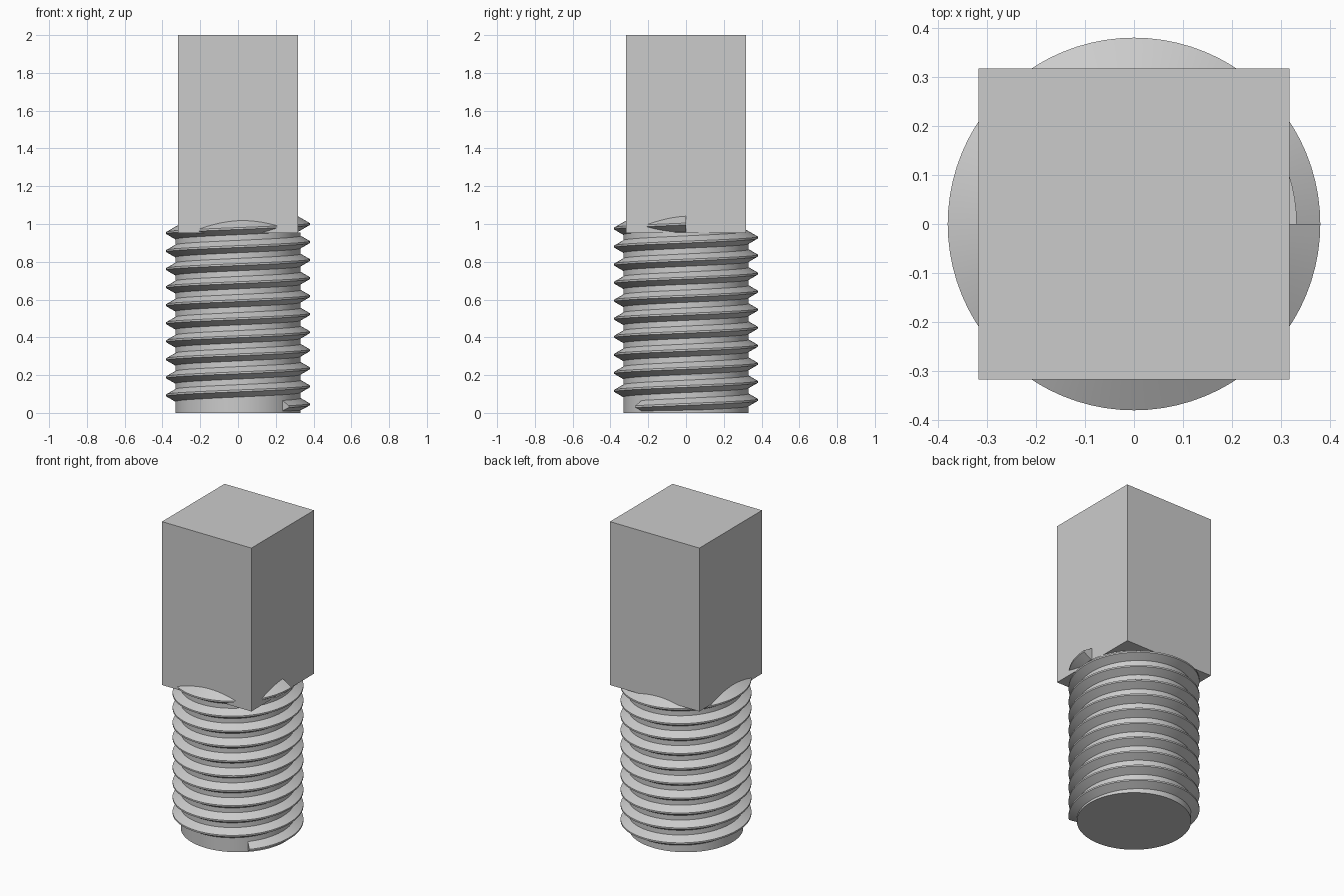
import bpy, bmesh, math

cube = bpy.data.objects.get("Cube")
if cube:
    bpy.data.objects.remove(cube, do_unlink=True)

GREY = (0.6, 0.6, 0.6, 1)
steel = bpy.data.materials.new("grey_steel")
steel.use_nodes = True
steel.diffuse_color = GREY
steel.node_tree.nodes["Principled BSDF"].inputs["Base Color"].default_value = GREY

HEAD_BASE, HEAD_TOP, HEAD_WIDTH = 0.953, 2.0, 0.634
ROOT, CREST, INNER = 0.332, 0.38, 0.308
PITCH, TURNS, END_Z = 0.0955, 10.125, 1.0
SEGMENTS = 80


def finish(obj, name, smooth=False):
    obj.name = name
    obj.data.materials.append(steel)
    bpy.ops.object.select_all(action='DESELECT')
    obj.select_set(True)
    bpy.context.view_layer.objects.active = obj
    if smooth:
        bpy.ops.object.shade_smooth_by_angle(angle=math.radians(30))


# Square head
bpy.ops.mesh.primitive_cube_add(size=1, location=(0, 0, (HEAD_BASE + HEAD_TOP) / 2))
head = bpy.context.object
head.scale = (HEAD_WIDTH, HEAD_WIDTH, HEAD_TOP - HEAD_BASE)
bpy.ops.object.transform_apply(location=False, rotation=False, scale=True)
finish(head, "square_head")

# Round shank
bpy.ops.mesh.primitive_cylinder_add(vertices=SEGMENTS, radius=ROOT, depth=0.955,
                                    location=(0, 0, 0.955 / 2))
finish(bpy.context.object, "shank", True)

# Right-handed thread: a 60 degree profile swept along a helix
flat = 0.005
half = flat + (CREST - INNER) * math.tan(math.radians(30))
profile = [(INNER, -half), (CREST, -flat), (CREST, flat), (INNER, half)]
bm = bmesh.new()
rings = []
steps = round(TURNS * SEGMENTS)
for i in range(steps + 1):
    turn = i / SEGMENTS - TURNS
    a = turn * math.tau
    rings.append([bm.verts.new((r * math.cos(a), r * math.sin(a),
                                max(0.001, END_Z + turn * PITCH + h)))
                  for r, h in profile])
for low, high in zip(rings, rings[1:]):
    for j in range(4):
        k = (j + 1) % 4
        bm.faces.new((low[j], high[j], high[k], low[k]))
bm.faces.new(rings[0])
bm.faces.new(rings[-1][::-1])
bmesh.ops.recalc_face_normals(bm, faces=bm.faces)
mesh = bpy.data.meshes.new("screw_thread")
bm.to_mesh(mesh)
bm.free()
thread = bpy.data.objects.new("screw_thread", mesh)
bpy.context.collection.objects.link(thread)
finish(thread, "screw_thread", True)
